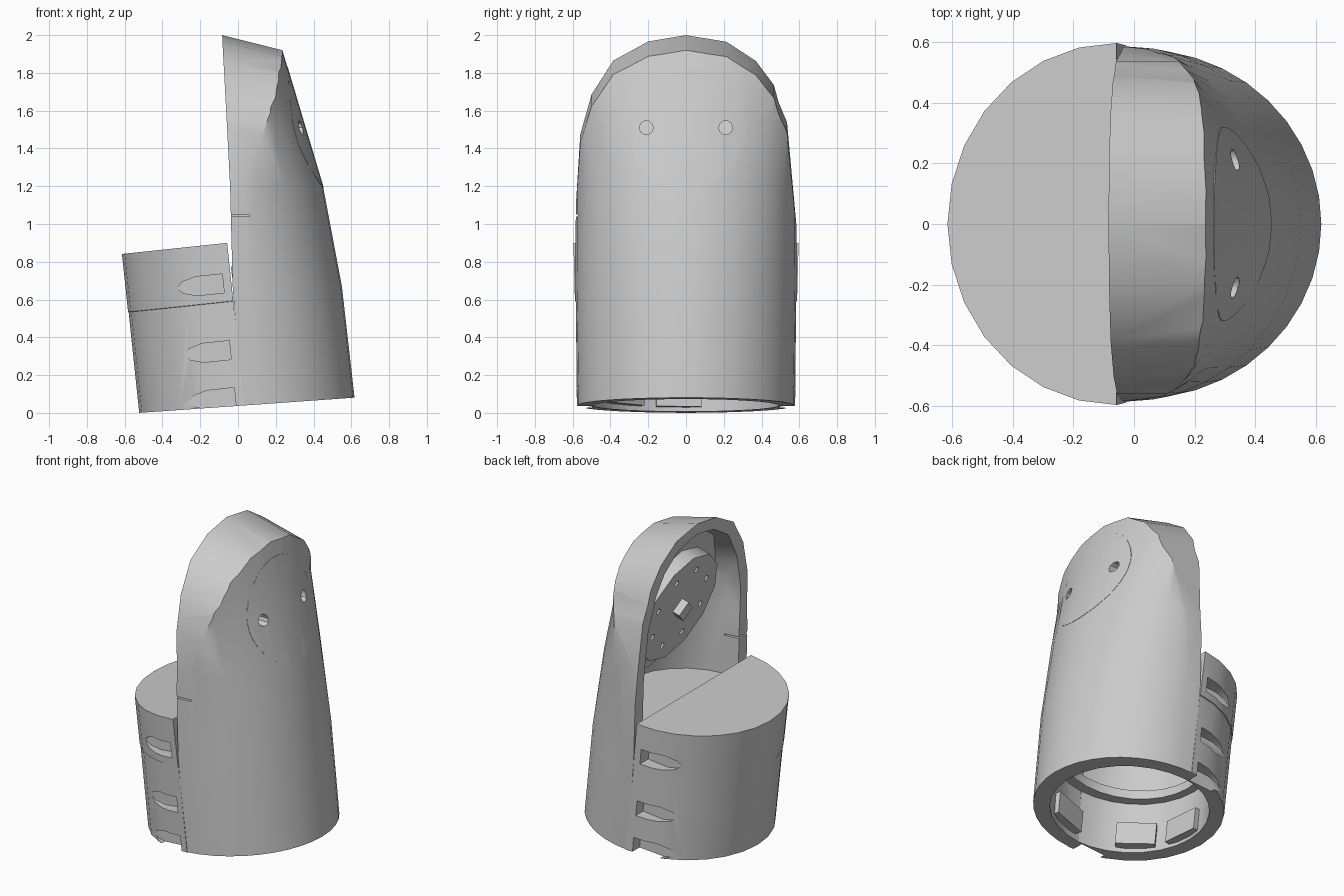
import bpy, bmesh
from math import cos, sin, pi, radians
from mathutils import Vector, Matrix

if "Cube" in bpy.data.objects:
    bpy.data.objects.remove(bpy.data.objects["Cube"])

grey = bpy.data.materials.new("plain_grey")
grey.use_nodes = True
grey.diffuse_color = (0.6, 0.6, 0.6, 1)
grey.node_tree.nodes["Principled BSDF"].inputs["Base Color"].default_value = (0.6, 0.6, 0.6, 1)


def solid(name, rings):
    """Closed solid lofted through matching rings of points."""
    bm = bmesh.new()
    loops = [[bm.verts.new(p) for p in ring] for ring in rings]
    n = len(loops[0])
    for a, b in zip(loops, loops[1:]):
        for i in range(n):
            j = (i + 1) % n
            bm.faces.new((a[i], a[j], b[j], b[i]))
    bm.faces.new(loops[0])
    bm.faces.new(loops[-1])
    bmesh.ops.recalc_face_normals(bm, faces=bm.faces)
    mesh = bpy.data.meshes.new(name)
    bm.to_mesh(mesh)
    bm.free()
    mesh.materials.append(grey)
    obj = bpy.data.objects.new(name, mesh)
    bpy.context.collection.objects.link(obj)
    return obj


def combine(target, other, operation='DIFFERENCE'):
    """Apply a boolean and drop the helper."""
    mod = target.modifiers.new("cut", 'BOOLEAN')
    mod.operation = operation
    mod.solver = 'EXACT'
    mod.object = other
    bpy.context.view_layer.objects.active = target
    bpy.ops.object.modifier_apply(modifier=mod.name)
    bpy.data.objects.remove(other)


def arc(rx, ry, start, end, n, z=0.0, slope=0.0, cx=0.0):
    """Points along an ellipse; z may slope with x."""
    pts = []
    for i in range(n):
        a = start + (end - start) * i / (n - 1)
        x = cx + rx * cos(a)
        pts.append(Vector((x, ry * sin(a), z + slope * x)))
    return pts


def circle(rx, ry, z, n=28, cx=0.0):
    return arc(rx, ry, 0, 2 * pi, n + 1, z, 0, cx)[:-1]


def rod(name, start, direction, radius, length, n=12):
    rot = Vector(direction).to_track_quat('Z', 'Y').to_matrix().to_4x4()
    m = Matrix.Translation(start) @ rot
    return solid(name, [[m @ p for p in circle(radius, radius, z, n)] for z in (0, length)])


def box(name, lo, hi):
    corners = ((lo[0], lo[1]), (hi[0], lo[1]), (hi[0], hi[1]), (lo[0], hi[1]))
    return solid(name, [[(x, y, z) for x, y in corners] for z in (lo[2], hi[2])])


# Shell sections: height, front reach, rear edge, half width
SECTIONS = ((0, .617, .02, .575), (.67, .55, -.028, .585), (1.2, .45, -.042, .583),
            (1.55, .345, -.06, .62), (1.92, .235, -.08, .74), (2.2, .15, -.094, .82))


def shell_body(name, grow=0.0):
    rings = []
    for i, (z, front, back, half) in enumerate(SECTIONS):
        z, slope = (.037, .0708) if i == 0 else (z, 0)
        rings.append(arc(front - back + grow, half + grow, -pi / 2, pi / 2, 21, z, slope, back))
    return solid(name, rings)


# Arched outline of the shell, slightly dented on its left shoulder
ARCH = ((.6, -.6), (.585, 1.0), (.535, 1.545), (.49, 1.65), (.465, 1.74), (.37, 1.865), (.215, 1.965),
        (0, 2.0), (-.2, 1.967), (-.385, 1.867), (-.5, 1.69), (-.56, 1.48), (-.59, 1.0), (-.6, -.6))


def arch_prism(name, scale=1.0, drop=0.0):
    return solid(name, [[(x, y * scale, z - drop - .25 * (x + .085)) for y, z in ARCH]
                        for x in (-.9, .9)])


def cavity_body(name, wall):
    rings = [circle(f - b - wall, h - wall, z if z else -.2, 28, b) for z, f, b, h in SECTIONS]
    cavity = solid(name, rings)
    combine(cavity, arch_prism("inner_arch", .88, .07), 'INTERSECT')
    return cavity


# Front shell: tapered half tube trimmed to an arched top, then hollowed
shell = shell_body("front_shell")
combine(shell, arch_prism("arch"), 'INTERSECT')
combine(shell, cavity_body("cavity", .085))
combine(shell, box("side_slit", (-.2, -.8, 1.04), (.06, -.45, 1.05)))

# Round inlay on the face
badge = shell_body("round_inlay", .002)
combine(badge, shell_body("inlay_back", -.02))
combine(badge, rod("inlay_outline", (.1, 0, 1.51), (1, 0, 0), .32, .8, 40), 'INTERSECT')

# Thick panel behind the face on a wider step, with a ring of small holes and a peg
normal = Vector((.958, 0, .286))
face_centre = Vector((.345, 0, 1.5))
panel_back = face_centre - normal * .31
step = rod("panel_step", face_centre - normal * .22, normal, .5, .2, 12)
panel = rod("inner_panel", panel_back, normal, .37, .2, 12)
for part in (step, panel):
    combine(part, cavity_body("panel_limit", .06), 'INTERSECT')
for k in range(8):
    a = k * pi / 4 + .3
    spot = panel_back + Vector((-.075 * sin(a), .26 * cos(a), .25 * sin(a))) - normal * .05
    combine(panel, rod("pin_hole", spot, normal, .02, .1, 8))
peg = rod("inner_peg", panel_back - normal * .05, normal, .07, .08, 4)

# Two blind holes in the face
for part in (shell, badge, step):
    for side in (-1, 1):
        combine(part, rod("face_hole", (.21, side * .21, 1.51), (1, 0, 0), .037, .6, 10))

# Rear cup: half cylinder with a closed top, built upright and tilted afterwards
tilt = Matrix.Translation((.045, 0, .04)) @ Matrix.Rotation(radians(-6), 4, 'Y')
half_turn = (pi / 2, 3 * pi / 2, 15)
cup = solid("rear_cup", [arc(.557, .578, *half_turn, 0, -.035, -.012),
                         arc(.557, .583, *half_turn, .555, 0, -.012),
                         arc(.56, .588, *half_turn, .557, 0, -.012),
                         arc(.56, .596, *half_turn, .866, 0, -.012)])
combine(cup, solid("cup_hollow", [circle(.48, .495, -.2), circle(.48, .495, .71)]))

# Bullet-shaped pockets on both sides of the cup
BULLET = ((-.055, -.05), (-.055, .05), (-.2, .05), (-.27, .03), (-.3, 0), (-.27, -.03), (-.2, -.05))
for side in (-1, 1):
    for height in (.05, .3, .655):
        rings = [[(x, side * y, height + z) for x, z in BULLET] for y in (.498, .7)]
        combine(cup, solid("pocket", rings))

# Inner floor, ledge ring and stop blocks
floor = solid("inner_floor", [arc(.5, .5, -pi / 2, pi / 2, 15, z, 0, -.005) for z in (.68, .74)])
ledge = solid("inner_ledge", [circle(.49, .5, z) for z in (.36, .42)])
combine(ledge, solid("ledge_hole", [circle(.43, .43, z) for z in (.3, .5)]))
tilted = [cup, floor, ledge]
for k, angle in enumerate((185, 225, 285)):
    block = box("stop_block_%d" % (k + 1), (.43, -.12, .04), (.5, .12, .19))
    block.data.transform(Matrix.Rotation(radians(angle), 4, 'Z'))
    tilted.append(block)
for obj in tilted:
    obj.data.transform(tilt)

# Smooth curved walls, keep edges crisp
bpy.ops.object.select_all(action='DESELECT')
for obj in [shell, badge, step, panel, peg] + tilted:
    obj.select_set(True)
bpy.context.view_layer.objects.active = shell
bpy.ops.object.shade_smooth_by_angle(angle=radians(36))
